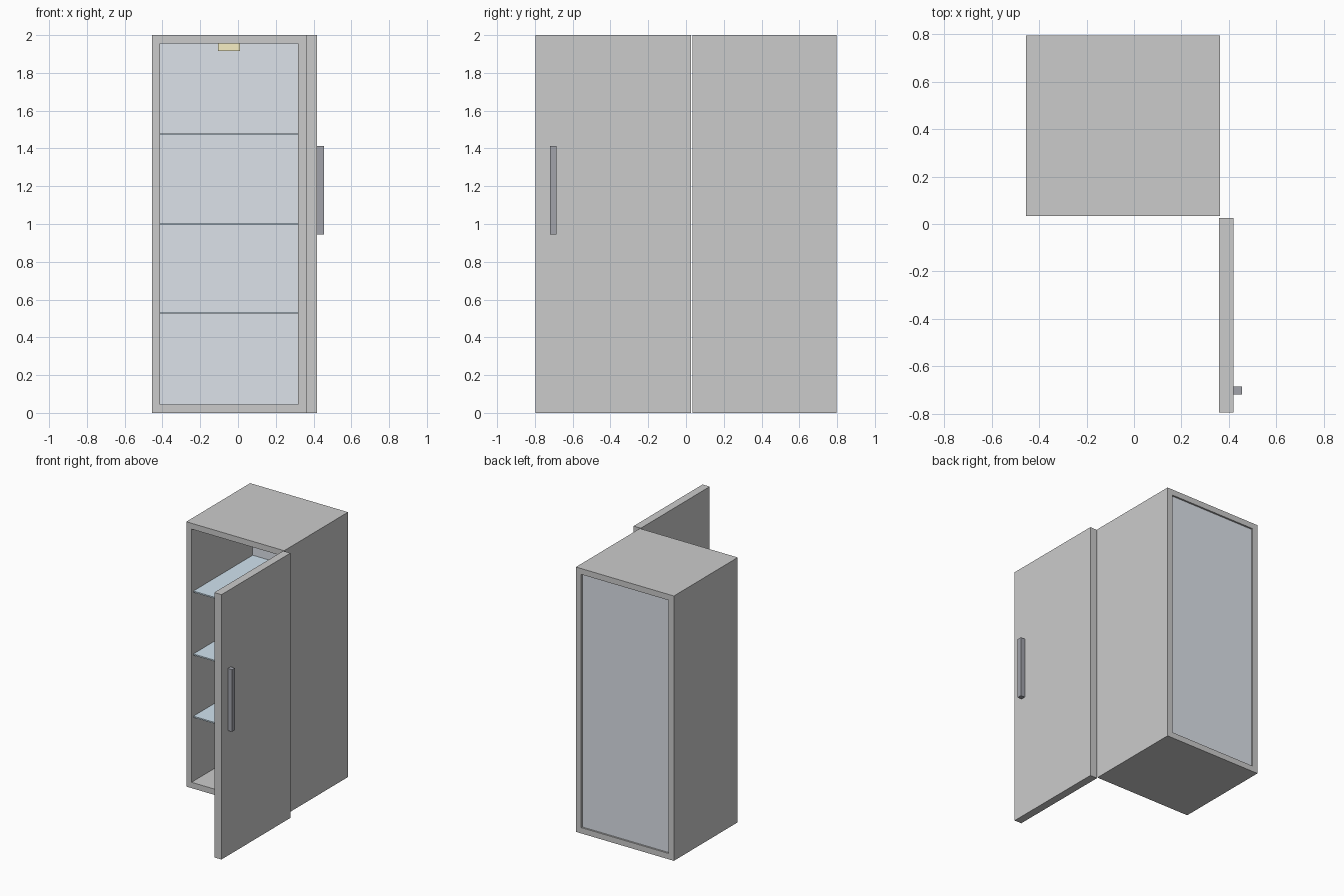
import bpy
import bmesh

if "Cube" in bpy.data.objects:
    bpy.data.objects.remove(bpy.data.objects["Cube"])


def material(name, rgb):
    m = bpy.data.materials.new(name)
    m.diffuse_color = (*rgb, 1.0)
    m.use_nodes = True
    m.node_tree.nodes["Principled BSDF"].inputs["Base Color"].default_value = m.diffuse_color
    return m


def add_object(name, bm, mat=None):
    bmesh.ops.recalc_face_normals(bm, faces=bm.faces)
    mesh = bpy.data.meshes.new(name)
    bm.to_mesh(mesh)
    bm.free()
    ob = bpy.data.objects.new(name, mesh)
    bpy.context.collection.objects.link(ob)
    if mat:
        mesh.materials.append(mat)
    return ob


def box(name, xs, ys, zs, mat=None):
    bm = bmesh.new()
    bmesh.ops.create_cube(bm, size=1)
    for v in bm.verts:
        v.co = [r[0] + (c + 0.5) * (r[1] - r[0]) for c, r in zip(v.co, (xs, ys, zs))]
    return add_object(name, bm, mat)


X0, X1 = -0.456, 0.362      # cabinet sides
Y0, Y1 = 0.034, 0.796       # cabinet front and back
WALL = 0.044

glass = material("shelf_glass", (0.64, 0.77, 0.87))
panel = material("back_panel", (0.72, 0.76, 0.82))
lamp = material("lamp_yellow", (0.93, 0.86, 0.55))
dark = material("handle_dark", (0.36, 0.37, 0.41))

# Cabinet shell: rectangular tube open at front and back
bm = bmesh.new()
rings = []
for inset, y in ((0, Y0), (0, Y1), (WALL, Y1), (WALL, Y0)):
    a, b, lo, hi = X0 + inset, X1 - inset, inset, 2 - inset
    rings.append([bm.verts.new((x, y, z)) for x, z in ((a, lo), (b, lo), (b, hi), (a, hi))])
for i in range(4):
    r, s = rings[i], rings[(i + 1) % 4]
    for j in range(4):
        k = (j + 1) % 4
        bm.faces.new((r[j], r[k], s[k], s[j]))
add_object("cabinet_shell", bm)

# Back panel, slightly recessed
inner_x = (X0 + WALL, X1 - WALL)
box("back_panel", inner_x, (0.764, 0.783), (WALL, 2 - WALL), panel)

# Three shelves
for i, z in enumerate((0.53, 1.0, 1.475)):
    box(f"shelf_{i + 1}", inner_x, (0.056, 0.764), (z - 0.005, z + 0.005), glass)

# Interior lamp under the ceiling
box("interior_lamp", (-0.106, 0.011), (0.36, 0.47), (1.916, 1.955), lamp)

# Door standing open at a right angle, with bar handle on its outer face
box("door", (0.359, 0.419), (-0.796, 0.026), (0, 2))
box("door_handle", (0.419, 0.455), (-0.72, -0.686), (0.945, 1.414), dark)
